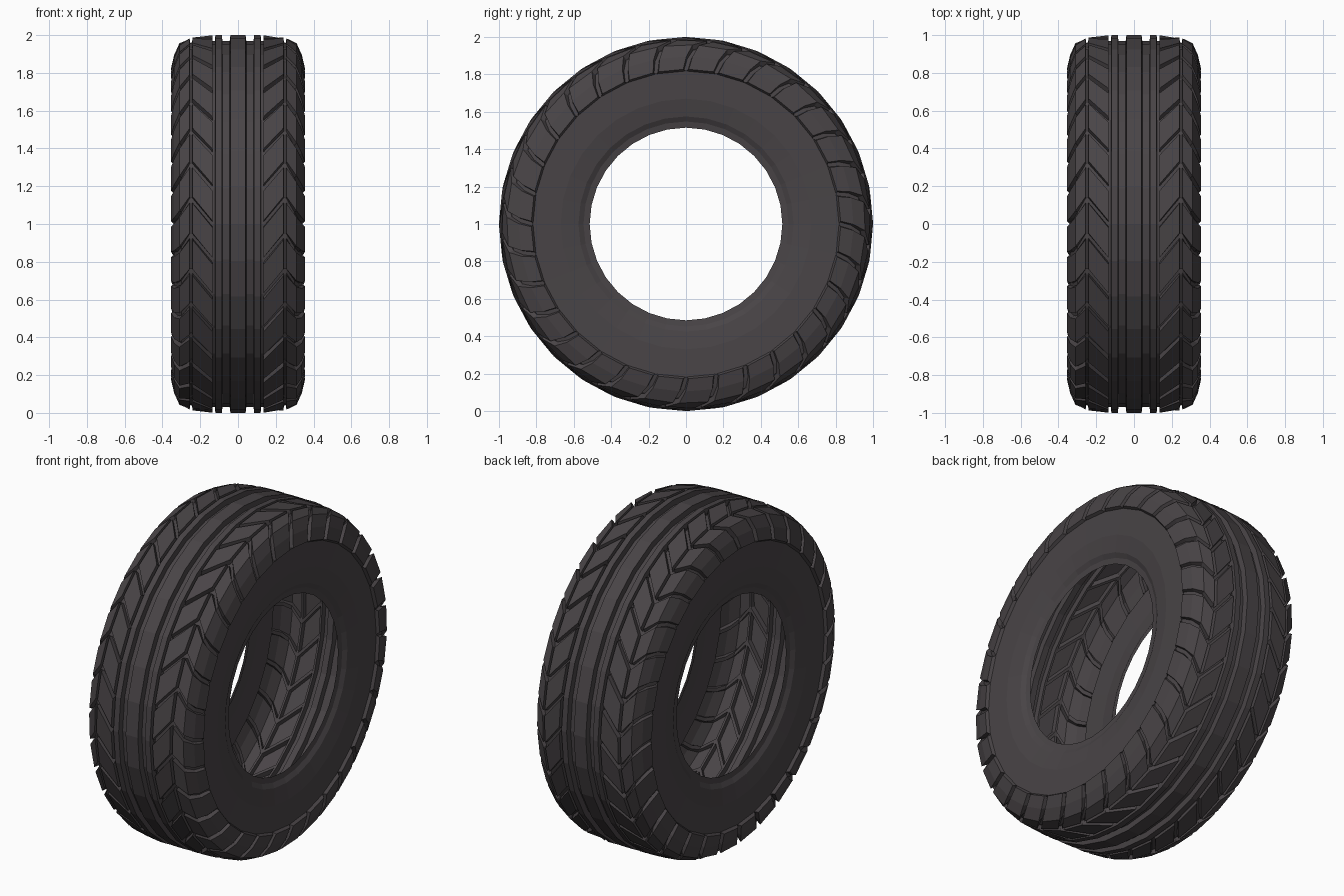
import bpy, bmesh, math

if "Cube" in bpy.data.objects:
    bpy.data.objects.remove(bpy.data.objects["Cube"])

N = 32                      # sides of the tyre, one tread block per side
STEP = 2 * math.pi / N

rubber = bpy.data.materials.new("dark_rubber")
rubber.diffuse_color = (0.066, 0.058, 0.062, 1)
rubber.use_nodes = True
rubber.node_tree.nodes["Principled BSDF"].inputs["Base Color"].default_value = rubber.diffuse_color

# Half profile from the centre out:
# (x, radius, slant angle, half groove width, groove depth in x, groove depth in r)
half = [
    # centre ribs and ring grooves
    (0.040, 1.000, 0, 0, 0, 0), (0.044, 0.968, 0, 0, 0, 0),
    (0.082, 0.968, 0, 0, 0, 0), (0.086, 1.000, 0, 0, 0, 0),
    (0.120, 1.000, 0, 0, 0, 0), (0.122, 0.968, 0, 0, 0, 0),
    (0.134, 0.968, 0, 0, 0, 0),
    # inner slanted blocks
    (0.136, 0.999, 0.00, 0.018, 0, 0.030),
    (0.241, 0.988, 0.13, 0.018, 0, 0.028),
    # narrow ring groove
    (0.243, 0.962, 0.13, 0.018, 0, 0.002),
    (0.254, 0.960, 0.13, 0.018, 0, 0.002),
    # shoulder blocks
    (0.256, 0.984, 0.13, 0.018, 0, 0.026),
    (0.310, 0.958, 0.055, 0.018, 0.012, 0.026),
    (0.338, 0.895, 0.02, 0.018, 0.020, 0.012),
    (0.354, 0.827, 0.00, 0.018, 0.018, 0.004),
    # side wall and bead
    (0.338, 0.818, 0, 0, 0, 0), (0.335, 0.670, 0, 0, 0, 0),
    (0.318, 0.575, 0, 0, 0, 0), (0.303, 0.548, 0, 0, 0, 0),
    (0.298, 0.515, 0, 0, 0, 0),
]
profile = [(-1,) + p for p in reversed(half)] + [(1,) + p for p in half]

# One ring of points per profile entry: block edge, groove floor twice, block edge
bm = bmesh.new()
rings = []
for side, x, r, slant, w, dx, dr in profile:
    ring = []
    for i in range(N):
        for off, low in ((-1, 0), (-0.7, 1), (0.7, 1), (1, 0)):
            a = i * STEP + slant + off * w
            rr = r - dr * low
            ring.append(bm.verts.new((side * (x - dx * low),
                                      -rr * math.cos(a), 1 + rr * math.sin(a))))
    rings.append(ring)

M = 4 * N
for r0, r1 in zip(rings, rings[1:]):
    for j in range(M):
        k = (j + 1) % M
        bm.faces.new((r0[j], r0[k], r1[k], r1[j]))

# Collapse the unused groove points on plain ribs and side walls
bmesh.ops.remove_doubles(bm, verts=bm.verts[:], dist=0.0005)
bmesh.ops.recalc_face_normals(bm, faces=bm.faces[:])
# Make the tread face outward
top = max(bm.faces, key=lambda f: f.calc_center_median().z)
if top.normal.z < 0:
    bmesh.ops.reverse_faces(bm, faces=bm.faces[:])

mesh = bpy.data.meshes.new("tyre")
bm.to_mesh(mesh)
bm.free()
mesh.materials.append(rubber)
tyre = bpy.data.objects.new("tyre", mesh)
bpy.context.collection.objects.link(tyre)
